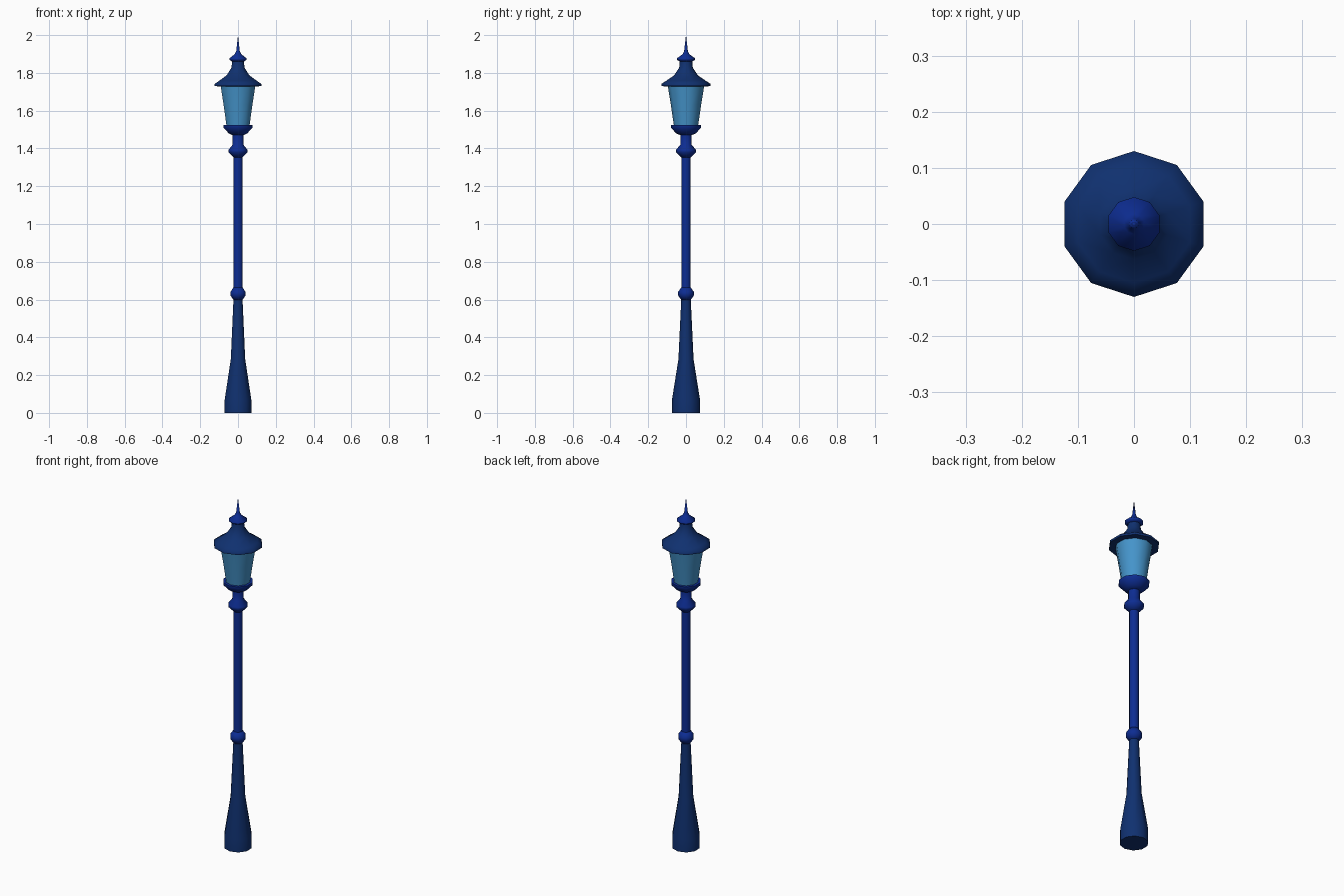
import bpy, bmesh, math

if "Cube" in bpy.data.objects:
    bpy.data.objects.remove(bpy.data.objects["Cube"])

SIDES = 10


def material(name, rgb):
    m = bpy.data.materials.new(name)
    m.diffuse_color = (*rgb, 1)
    m.use_nodes = True
    m.node_tree.nodes["Principled BSDF"].inputs["Base Color"].default_value = m.diffuse_color
    return m


navy = material("navy paint", (0.005, 0.030, 0.16))
royal = material("royal blue paint", (0.004, 0.026, 0.29))
glass = material("light blue glass", (0.06, 0.30, 0.60))


def turned(name, profile, mat, angle=35):
    """Ten-sided turned part from (radius, height) points, capped at both ends."""
    bm = bmesh.new()
    rings = []
    for r, z in profile:
        if r == 0:
            rings.append([bm.verts.new((0, 0, z))] * SIDES)
            continue
        angles = [math.pi / 2 + math.tau * i / SIDES for i in range(SIDES)]
        rings.append([bm.verts.new((r * math.cos(a), r * math.sin(a), z)) for a in angles])
    for low, high in zip(rings, rings[1:]):
        for i in range(SIDES):
            j = (i + 1) % SIDES
            bm.faces.new(dict.fromkeys((low[i], low[j], high[j], high[i])))
    for ring, (r, z) in ((rings[0], profile[0]), (rings[-1], profile[-1])):
        if r > 0:
            bm.faces.new(ring)
    bmesh.ops.recalc_face_normals(bm, faces=bm.faces)
    mesh = bpy.data.meshes.new(name)
    bm.to_mesh(mesh)
    bm.free()
    mesh.materials.append(mat)
    ob = bpy.data.objects.new(name, mesh)
    bpy.context.collection.objects.link(ob)
    bpy.ops.object.select_all(action='DESELECT')
    ob.select_set(True)
    bpy.context.view_layer.objects.active = ob
    bpy.ops.object.shade_smooth_by_angle(angle=math.radians(angle))
    return ob


# Flared foot and tapering lower post
turned("base", [(0.074, 0), (0.074, 0.07), (0.040, 0.285), (0.025, 0.605)], navy, 50)

# Ring joining base and pole
turned("lower_ring", [(0.025, 0.598), (0.042, 0.622), (0.042, 0.64), (0.025, 0.665)], royal, 60)

# Upper pole
turned("pole", [(0.025, 0.66), (0.025, 1.365)], royal, 50)

# Ring and neck below the lantern
turned("neck", [(0.025, 1.352), (0.052, 1.38), (0.052, 1.393), (0.030, 1.42), (0.030, 1.475)],
       royal, 60)

# Dish that carries the glass
turned("lantern_dish", [(0.030, 1.47), (0.052, 1.48), (0.080, 1.51), (0.080, 1.524),
                        (0.066, 1.524)], royal, 50)

# Tapered glass
turned("lantern_glass", [(0.064, 1.52), (0.080, 1.63), (0.097, 1.735)], glass, 50)

# Bell-shaped roof
turned("roof", [(0.097, 1.728), (0.130, 1.73), (0.130, 1.742), (0.105, 1.758), (0.063, 1.787),
                (0.036, 1.828), (0.033, 1.862)], navy, 60)

# Finial with collar and spike
turned("finial", [(0.033, 1.86), (0.048, 1.869), (0.048, 1.877), (0.018, 1.899),
                  (0.010, 1.915), (0, 2.0)], royal, 60)
